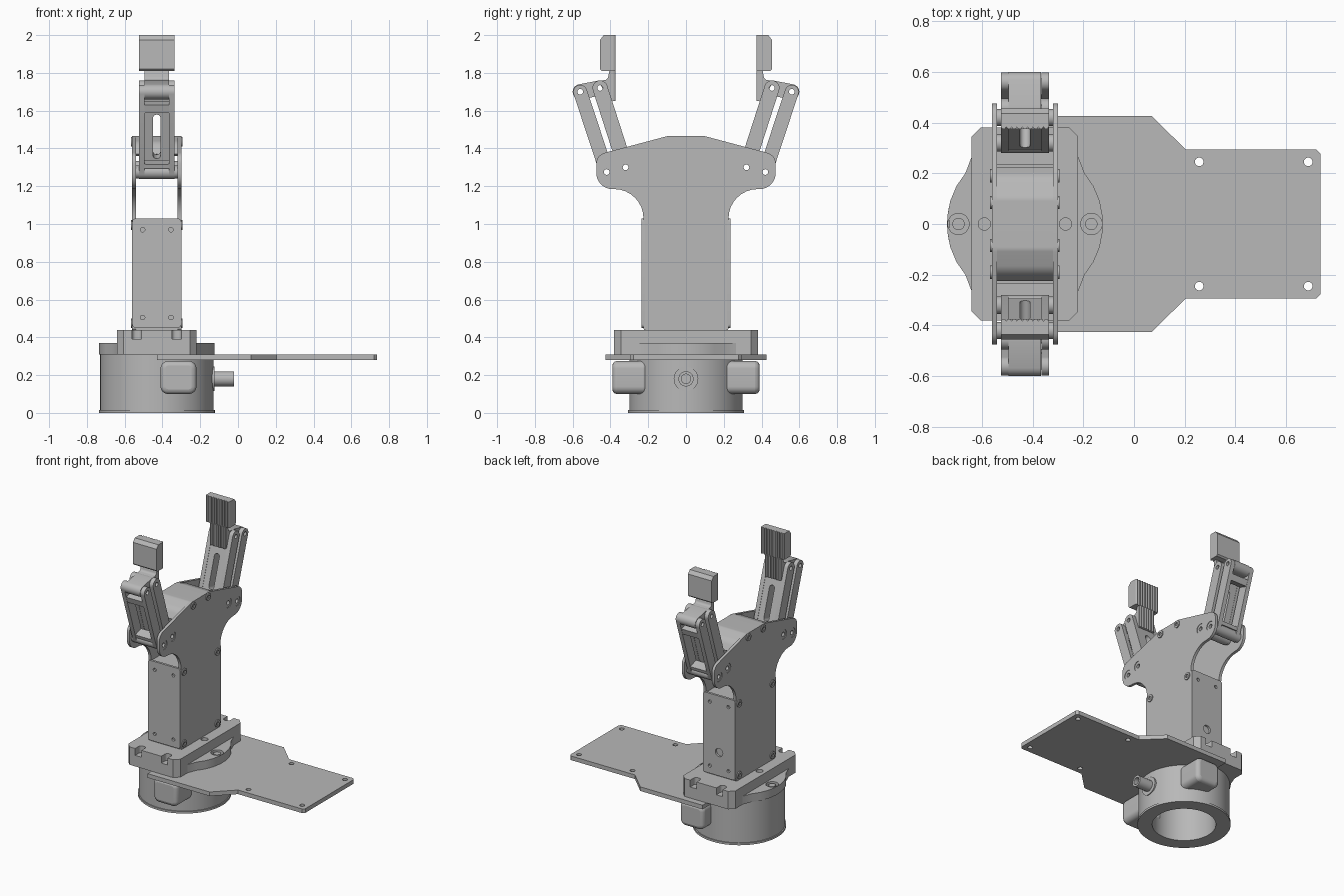
import bpy, bmesh, math
from mathutils import Vector, Matrix

if "Cube" in bpy.data.objects:
    bpy.data.objects.remove(bpy.data.objects["Cube"], do_unlink=True)

CX = -0.43          # x of the arm and base axis
parts = []

grey = bpy.data.materials.new("plain_grey")
grey.use_nodes = True
colour = (0.48, 0.48, 0.48, 1)
grey.diffuse_color = colour
grey.node_tree.nodes["Principled BSDF"].inputs["Base Color"].default_value = colour

# Columns: outline u, outline v, extrusion direction
AXES = {
    "X": Matrix(((0, 0, 1), (1, 0, 0), (0, 1, 0))),
    "Y": Matrix(((1, 0, 0), (0, 0, -1), (0, 1, 0))),
    "Z": Matrix.Identity(3),
}


def rounded(points):
    """Fillet every (u, v, radius) corner of an outline."""
    out = []
    for i, p in enumerate(points):
        c = Vector(p[:2])
        r = p[2] if len(p) > 2 else 0
        if r == 0:
            out.append(c)
            continue
        a = (Vector(points[i - 1][:2]) - c).normalized()
        b = (Vector(points[(i + 1) % len(points)][:2]) - c).normalized()
        half_angle = a.angle(b) / 2
        mid = c + (a + b).normalized() * (r / math.sin(half_angle))
        d = r / math.tan(half_angle)
        v0, v1 = (c + a * d - mid).normalized(), (c + b * d - mid).normalized()
        out += [mid + v0.slerp(v1, t / 8).normalized() * r for t in range(9)]
    return out


def circle(u, v, r, n=32):
    return [Vector((u + r * math.cos(math.tau * i / n), v + r * math.sin(math.tau * i / n)))
            for i in range(n)]


def rect(u0, u1, v0, v1, r=0):
    return [(u0, v0, r), (u1, v0, r), (u1, v1, r), (u0, v1, r)]


def capsule(p, q, r):
    a = math.atan2(q[1] - p[1], q[0] - p[0])
    ends = ((q, a - math.pi / 2), (p, a + math.pi / 2))
    return [Vector((c[0] + r * math.cos(s + math.pi * i / 12), c[1] + r * math.sin(s + math.pi * i / 12)))
            for c, s in ends for i in range(13)]


def flip(pts, su, sv):
    return [(p[0] * su, p[1] * sv, *p[2:]) for p in pts]


def half(pts):
    return pts + flip(pts, -1, 1)[::-1]


def quarter(pts):
    top = half(pts)
    return top + flip(top, 1, -1)[::-1]


def prism(name, outline, holes, lo, hi, axis="X", frame=None, bevel=0):
    """Extrude an outline with holes from lo to hi along an axis."""
    curve = bpy.data.curves.new(name, "CURVE")
    curve.dimensions, curve.fill_mode = "2D", "BOTH"
    curve.extrude = abs(hi - lo) / 2
    for loop in [rounded(outline)] + [rounded(h) for h in holes]:
        sp = curve.splines.new("POLY")
        sp.points.add(len(loop) - 1)
        for pt, co in zip(sp.points, loop):
            pt.co = (co[0], co[1], 0, 1)
        sp.use_cyclic_u = True
    temp = bpy.data.objects.new(name, curve)
    bpy.context.scene.collection.objects.link(temp)
    bpy.context.view_layer.update()
    mesh = bpy.data.meshes.new_from_object(temp.evaluated_get(bpy.context.evaluated_depsgraph_get()))
    bpy.data.objects.remove(temp)
    bpy.data.curves.remove(curve)
    if frame is None:
        direction = {"X": (1, 0, 0), "Y": (0, 1, 0), "Z": (0, 0, 1)}[axis]
        frame = Matrix.Translation(Vector(direction) * (lo + hi) / 2) @ AXES[axis].to_4x4()
    bm = bmesh.new()
    bm.from_mesh(mesh)
    bmesh.ops.transform(bm, matrix=Matrix.Translation((CX, 0, 0)) @ frame, verts=bm.verts)
    bmesh.ops.remove_doubles(bm, verts=bm.verts, dist=1e-5)
    if bevel:
        bmesh.ops.dissolve_limit(bm, angle_limit=0.01, verts=bm.verts, edges=bm.edges)
    bmesh.ops.recalc_face_normals(bm, faces=bm.faces)
    bm.to_mesh(mesh)
    bm.free()
    mesh.name = name
    mesh.materials.clear()
    mesh.materials.append(grey)
    ob = bpy.data.objects.new(name, mesh)
    bpy.context.scene.collection.objects.link(ob)
    if bevel:
        mod = ob.modifiers.new("soft_edges", "BEVEL")
        mod.width, mod.segments, mod.limit_method = bevel, 3, "ANGLE"
        mod.angle_limit = math.radians(50)
    parts.append(ob)


# Round hollow base
prism("base_rim", circle(0, 0, 0.307, 64), [circle(0, 0, 0.21, 48)], 0, 0.015, "Z")
prism("base_wall", circle(0, 0, 0.3, 64), [circle(0, 0, 0.21, 48)], 0.015, 0.28, "Z")
prism("base_cap", circle(0, 0, 0.3, 64), [], 0.28, 0.315, "Z")
for s in (-1, 1):
    prism("side_housing", rect(0.02, 0.21, 0.10, 0.275, 0.04), [], s * 0.2, s * 0.39, "Y", bevel=0.025)
prism("cable_collar", circle(0, 0.18, 0.065), [], 0.25, 0.305, "X")
prism("cable_port", circle(0, 0.18, 0.04), [circle(0, 0.18, 0.025)], 0.28, 0.41, "X")

# Flat mounting plate
shelf = [(0, 0.425), (0.50, 0.425), (0.635, 0.293), (1.15, 0.293), (1.165, 0.278)]
prism("mounting_plate", shelf + flip(shelf, 1, -1)[::-1],
      [circle(x, s * 0.245, 0.017) for x in (0.687, 1.117) for s in (-1, 1)], 0.28, 0.31, "Z")

# Turntable flange with bolts, and the notched block on it
prism("flange", quarter([(0.306, 0.03), (0.295, 0.09), (0.27, 0.15), (0.235, 0.2), (0.216, 0.25), (0.2, 0.29)]),
      [circle(s * 0.262, 0, 0.042) for s in (-1, 1)], 0.31, 0.37, "Z")
for s in (-1, 1):
    prism("flange_bolt", circle(s * 0.262, 0, 0.024), [], 0.31, 0.365, "Z")
corner = [(0.21, 0.345), (0.175, 0.38)]
prism("block_lower", quarter(corner), [], 0.31, 0.39, "Z")
prism("block_upper", quarter(corner + [(0.13, 0.38), (0.13, 0.32, 0.02), (0.08, 0.32, 0.02), (0.08, 0.38)]),
      [circle(s * 0.16, 0, 0.024) for s in (-1, 1)], 0.39, 0.44, "Z")

# Column core and end panels
prism("column_core", rect(-0.22, 0.22, 0.44, 1.025), [], -0.112, 0.112, "X")
for s in (-1, 1):
    screws = [(x, z) for x in (-0.075, 0.075) for z in (0.505, 0.97)]
    holes = [circle(x, z, 0.012, 16) for x, z in screws]
    if s > 0:
        holes.append(circle(0, 0.62, 0.03))
    prism("end_panel", rect(-0.13, 0.13, 0.45, 1.03, 0.02), holes, s * 0.218, s * 0.235, "Y")

# Side plates, screws and pivot bushings
OUT_LOW, OUT_TOP = Vector((0.42, 1.275)), Vector((0.56, 1.70))
IN_LOW, IN_TOP = Vector((0.32, 1.30)), Vector((0.455, 1.72))
side = half([(0.225, 0.44, 0.01), (0.225, 1.185, 0.155), (0.475, 1.185, 0.085),
             (0.475, 1.365, 0.06), (0.10, 1.465, 0.1)])
pivots = [(s * p.x, p.y) for p in (OUT_LOW, IN_LOW) for s in (-1, 1)]
for e in (-1, 1):
    prism("side_plate", side, [circle(*p, 0.034) for p in pivots], e * 0.11, e * 0.13)
    for p in pivots:
        prism("pivot_bushing", circle(*p, 0.034), [circle(*p, 0.015, 16)], e * 0.09, e * 0.126)
    for y, z in ((0.19, 0.995), (0.19, 0.475), (0.085, 1.435)):
        for s in (-1, 1):
            prism("plate_screw", circle(s * y, z, 0.026, 24), [circle(s * y, z, 0.013, 6)], e * 0.129, e * 0.137)

# Curved cover between the side plates
cover = half([(0.21, 1.36), (0.225, 1.37), (0.19, 1.43, 0.08), (0.10, 1.465, 0.05)])
under = half([(0.17, 1.41, 0.06), (0.09, 1.44, 0.05)])
prism("top_cover", cover + under[::-1], [], -0.111, 0.111)


def link_frame(p, q, s):
    """Plane of a link: u is x, v runs along the link."""
    d = (q - p).normalized()
    v = Vector((0, s * d.x, d.y))
    u = Vector((1, 0, 0))
    m = Matrix((u, v, u.cross(v))).transposed().to_4x4()
    m.translation = (0, s * p.x, p.y)
    return m


# Two mirrored fingers
for s in (-1, 1):
    def bar(name, p, q, r, x0, x1):
        ends = [(s * p.x, p.y), (s * q.x, q.y)]
        prism(name, capsule(*ends, r), [circle(*c, 0.015, 16) for c in ends], x0, x1)

    for e in (-1, 1):
        bar("outer_link_bar", OUT_LOW, OUT_TOP, 0.037, e * 0.065, e * 0.095)
        bar("inner_link_bar", IN_LOW, IN_TOP, 0.04, e * 0.065, e * 0.095)
    prism("outer_link_frame", rect(-0.094, 0.094, 0.03, 0.385), [rect(-0.07, 0.07, 0.055, 0.34, 0.01)],
          -0.035, 0.035, frame=link_frame(OUT_LOW, OUT_TOP, s))
    prism("inner_link_web", rect(-0.094, 0.094, 0.03, 0.37), [rect(-0.02, 0.02, 0.06, 0.305, 0.0199)],
          -0.038, 0.038, frame=link_frame(IN_LOW, IN_TOP, s))
    for p, r in ((OUT_LOW, 0.037), (IN_LOW, 0.04)):
        c = (s * p.x, p.y)
        prism("link_barrel", circle(*c, r), [circle(*c, 0.015, 16)], -0.066, 0.066)

    # Coupler joining both links to the fingertip
    tops = [(s * p.x, p.y) for p in (IN_TOP, OUT_TOP)]
    prism("coupler", capsule(*tops, 0.04), [circle(*c, 0.015, 16) for c in tops], -0.064, 0.064)
    stem = [(0.383, 1.65), (0.395, 1.65), (0.43, 1.69), (0.46, 1.757), (0.415, 1.765, 0.02),
            (0.405, 1.815), (0.383, 1.815)]
    prism("finger_stem", flip(stem, s, 1), [], -0.064, 0.064)
    tip = [(0.383, 1.81), (0.445, 1.81), (0.455, 1.82), (0.455, 1.975), (0.435, 2.0), (0.383, 2.0)]
    prism("fingertip", flip(tip, s, 1), [], -0.095, 0.095)

    # Vertical grip ribs on the inner face
    for name, count, z0, z1 in (("tip_ribs", 9, 1.81, 2.0), ("stem_ribs", 6, 1.65, 1.81)):
        pitch = 0.021
        x0 = -count * pitch / 2
        comb = [(x0, 0.386)]
        for i in range(count):
            x = x0 + i * pitch
            comb += [(x, 0.383), (x + pitch * 0.3, 0.374), (x + pitch * 0.7, 0.374), (x + pitch * 0.98, 0.383)]
        comb.append((-x0, 0.386))
        prism(name, flip(comb, 1, s), [], z0, z1, "Z")

# Smooth the round walls, keep the edges sharp
bpy.ops.object.select_all(action="DESELECT")
for ob in parts:
    ob.select_set(True)
bpy.context.view_layer.objects.active = parts[0]
bpy.ops.object.shade_smooth_by_angle(angle=math.radians(30))
